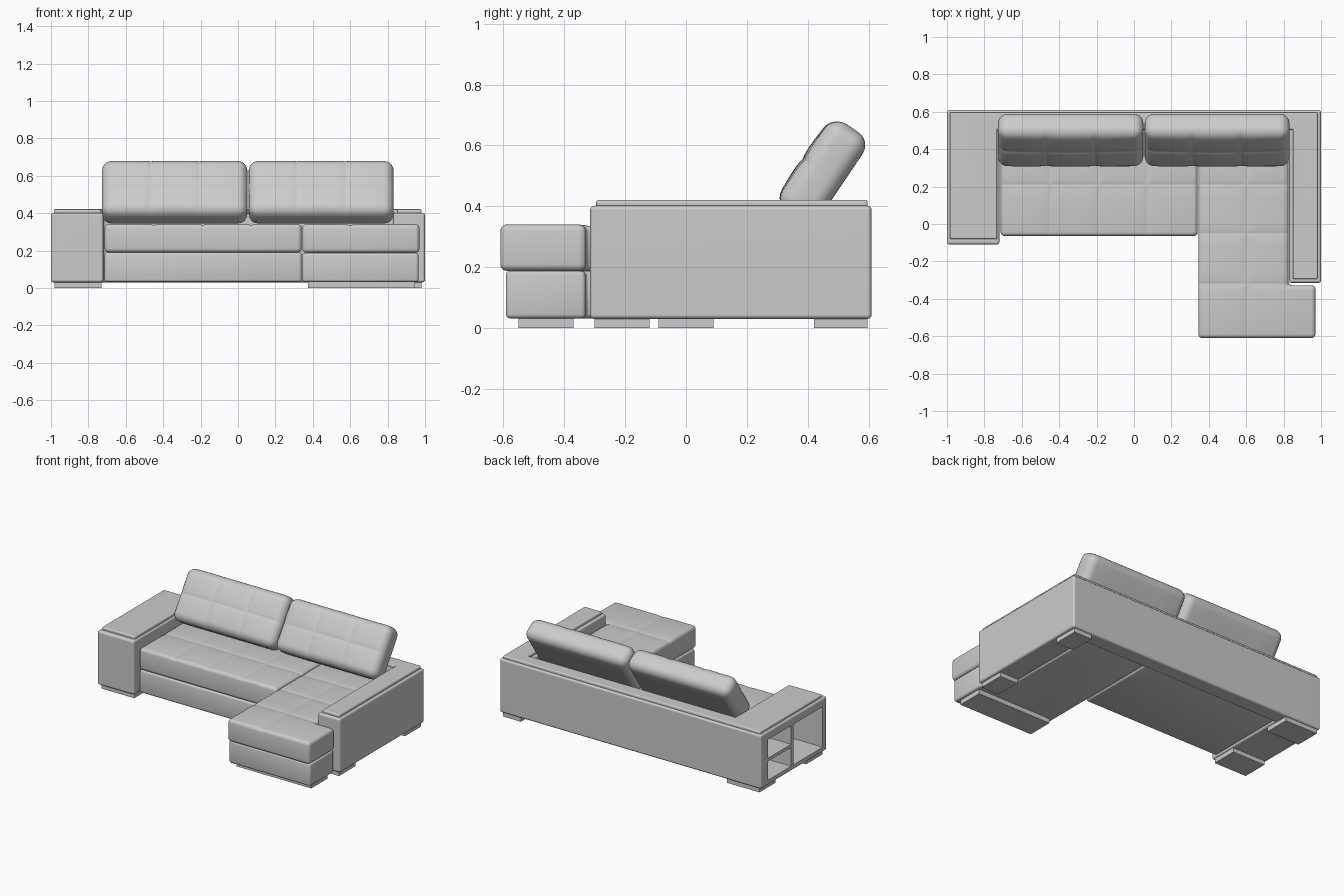
import bpy, bmesh, math
from mathutils import Vector, Matrix

if "Cube" in bpy.data.objects:
    bpy.data.objects.remove(bpy.data.objects["Cube"])


def rect(x0, x1, y0, y1):
    return [(x0, y0), (x1, y0), (x1, y1), (x0, y1)]


def slab(name, outline, z0, z1, r=0.0, seg=3, seams_x=(), seams_y=(), depth=0.006, bulge=0.0):
    """Extruded outline with rounded edges and optional stitched seams in its top."""
    bm = bmesh.new()
    low = [bm.verts.new((x, y, z0)) for x, y in outline]
    high = [bm.verts.new((x, y, z1)) for x, y in outline]
    bm.faces.new(low)
    bm.faces.new(high)
    n = len(outline)
    for i in range(n):
        j = (i + 1) % n
        bm.faces.new((low[i], low[j], high[j], high[i]))
    bmesh.ops.recalc_face_normals(bm, faces=bm.faces[:])
    if r:
        bmesh.ops.bevel(bm, geom=bm.edges[:], offset=r, offset_type='OFFSET',
                        segments=seg, profile=0.5, affect='EDGES')
    soft = bool(seams_x or seams_y)
    if soft:
        for axis, seams in ((0, seams_x), (1, seams_y)):
            for s in seams:
                for d in (-0.07, -0.035, -0.015, -0.006, 0, 0.006, 0.015, 0.035, 0.07):
                    co, no = Vector(), Vector()
                    co[axis], no[axis] = s + d, 1
                    bmesh.ops.bisect_plane(bm, geom=bm.verts[:] + bm.edges[:] + bm.faces[:],
                                           dist=1e-5, plane_co=co, plane_no=no)
        xs, ys = [p[0] for p in outline], [p[1] for p in outline]
        cx, cy = (min(xs) + max(xs)) / 2, (min(ys) + max(ys)) / 2
        hx, hy = (max(xs) - min(xs)) / 2, (max(ys) - min(ys)) / 2
        for v in bm.verts:
            t = max(0, (v.co.z - z0) / (z1 - z0)) ** 4
            dip = max([math.exp(-abs(v.co.x - s) / 0.018) for s in seams_x] +
                      [math.exp(-abs(v.co.y - s) / 0.018) for s in seams_y])
            dome = (1 - ((v.co.x - cx) / hx) ** 2) * (1 - ((v.co.y - cy) / hy) ** 2)
            v.co.z += t * (bulge * dome - depth * dip)
    me = bpy.data.meshes.new(name)
    bm.to_mesh(me)
    bm.free()
    ob = bpy.data.objects.new(name, me)
    bpy.context.collection.objects.link(ob)
    if r:
        bpy.ops.object.select_all(action='DESELECT')
        ob.select_set(True)
        bpy.context.view_layer.objects.active = ob
        bpy.ops.object.shade_smooth_by_angle(angle=math.radians(40))
    return ob


# U-shaped frame: wide left arm, back and narrow right arm
frame = slab("frame", [(-1, 0.61), (-1, -0.11), (-0.72, -0.11), (-0.72, 0.5),
                       (0.83, 0.5), (0.83, -0.315), (1, -0.315), (1, 0.61)], 0.03, 0.402, 0.014)

# Shelf compartments cut into the outer side of the left arm
for i, (y0, y1, za, zb) in enumerate([(-0.065, 0.255, 0.065, 0.345),
                                      (0.28, 0.53, 0.065, 0.195),
                                      (0.28, 0.53, 0.217, 0.345)]):
    cutter = slab(f"shelf_cutter_{i}", rect(-1.1, -0.76, y0, y1), za, zb)
    cutter.hide_render = True
    cutter.hide_viewport = True
    cut = frame.modifiers.new(f"shelf_{i}", 'BOOLEAN')
    cut.operation, cut.solver, cut.object = 'DIFFERENCE', 'EXACT', cutter
frame.modifiers.new("normals", 'WEIGHTED_NORMAL').keep_sharp = True

# Thin pad lying on the arms and back
pad = slab("top_pad", [(-0.985, 0.597), (-0.985, -0.08), (-0.732, -0.08), (-0.732, 0.505),
                       (0.85, 0.505), (0.85, -0.295), (0.982, -0.295), (0.982, 0.597)],
           0.395, 0.421, 0.008)
pad.modifiers.new("normals", 'WEIGHTED_NORMAL').keep_sharp = True

# Main seat: base and stitched cushion
slab("seat_base", rect(-0.713, 0.34, -0.06, 0.51), 0.032, 0.19, 0.014)
slab("seat_cushion", rect(-0.713, 0.34, -0.065, 0.51), 0.19, 0.342, 0.022, 4,
     seams_x=(-0.45, -0.19, 0.07), seams_y=(0.21,))

# L-shaped chaise: base and stitched cushion
slab("chaise_base", [(0.344, -0.592), (0.965, -0.592), (0.965, -0.33), (0.826, -0.33),
                     (0.826, 0.51), (0.344, 0.51)], 0.032, 0.188, 0.014)
slab("chaise_cushion", [(0.344, -0.61), (0.97, -0.61), (0.97, -0.328), (0.826, -0.328),
                        (0.826, 0.51), (0.344, 0.51)], 0.188, 0.341, 0.022, 4,
     seams_x=(0.6,), seams_y=(-0.32, -0.05, 0.21))

# Leaning back cushions
for side, x0, x1 in (("left", -0.727, 0.05), ("right", 0.057, 0.832)):
    w = (x1 - x0) / 2
    c = slab(f"back_cushion_{side}", rect(-w, w, -0.175, 0.175), -0.0775, 0.0725, 0.052, 6,
             seams_x=(-w / 3, w / 3), seams_y=(0,), bulge=0.01)
    c.matrix_world = (Matrix.Translation(((x0 + x1) / 2, 0.447, 0.513)) @
                      Matrix.Rotation(math.radians(56), 4, 'X'))

# Flat block feet
for name, x0, x1, y0, y1 in (("left_front_foot", -0.98, -0.73, -0.09, 0.09),
                             ("left_rear_foot", -0.98, -0.73, 0.42, 0.597),
                             ("right_front_foot", 0.845, 0.982, -0.3, -0.12),
                             ("right_rear_foot", 0.845, 0.982, 0.42, 0.597),
                             ("chaise_foot", 0.375, 0.945, -0.55, -0.37)):
    slab(name, rect(x0, x1, y0, y1), 0, 0.036)
